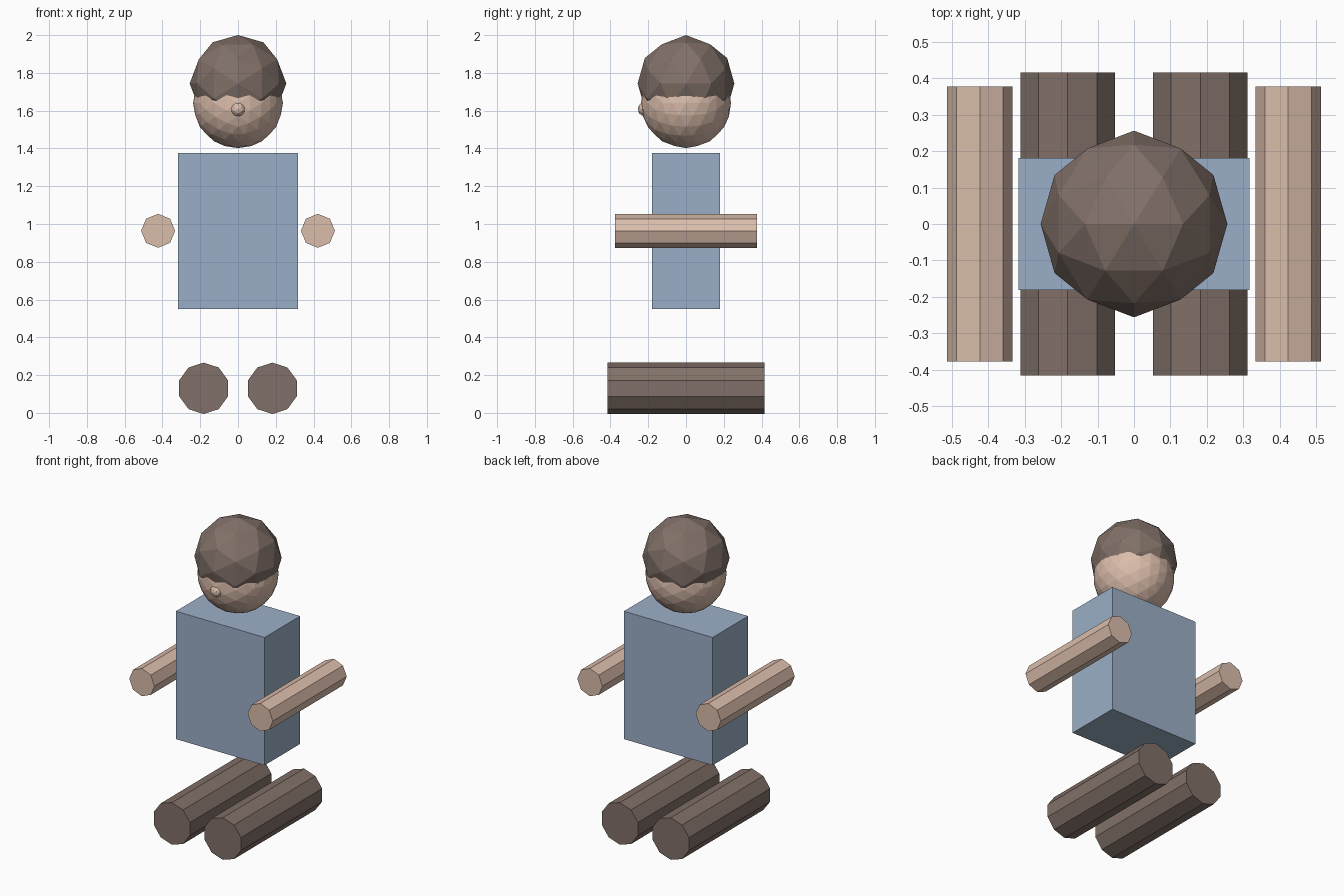
import bpy
import math

cube = bpy.data.objects.get("Cube")
if cube:
    bpy.data.objects.remove(cube, do_unlink=True)


def material(name, rgb):
    m = bpy.data.materials.new(name)
    m.use_nodes = True
    m.diffuse_color = (*rgb, 1)
    m.node_tree.nodes["Principled BSDF"].inputs["Base Color"].default_value = (*rgb, 1)
    return m


skin = material("skin", (0.71, 0.51, 0.41))
blue = material("shirt_blue", (0.33, 0.43, 0.57))
brown = material("dark_brown", (0.22, 0.163, 0.138))

# Tilt that puts an icosphere edge, rather than a corner, at the pole
EDGE_UP = -math.atan((math.sqrt(5) - 1) / 2)


def finish(name, mat):
    ob = bpy.context.object
    ob.name = name
    ob.data.name = name
    ob.data.materials.append(mat)
    bpy.ops.object.transform_apply(location=False, rotation=True, scale=True)
    bpy.ops.object.shade_flat()
    return ob


def ball(name, mat, radius, location, detail):
    bpy.ops.mesh.primitive_ico_sphere_add(
        subdivisions=detail, radius=radius, location=location, rotation=(0, EDGE_UP, 0))
    return finish(name, mat)


def limb(name, mat, sides, radius, length, x, z):
    bpy.ops.mesh.primitive_cylinder_add(
        vertices=sides, radius=radius, depth=length,
        location=(x, 0, z), rotation=(math.pi / 2, 0, 0))
    return finish(name, mat)


# Torso block
bpy.ops.mesh.primitive_cube_add(size=1, location=(0, 0, 0.964))
bpy.context.object.scale = (0.634, 0.362, 0.826)
finish("torso", blue)

# Head, hair cap and nose
ball("head", skin, 0.238, (0, 0, 1.64), 3)
ball("hair", brown, 0.256, (0, 0, 1.744), 2)
ball("nose", skin, 0.04, (0, -0.215, 1.608), 2)

# Arms and legs, lying front to back on each side
for side, sign in (("left", 1), ("right", -1)):
    limb(side + "_arm", skin, 8, 0.09, 0.754, sign * 0.423, 0.964)
    limb(side + "_leg", brown, 10, 0.136, 0.83, sign * 0.182, 0.13)
